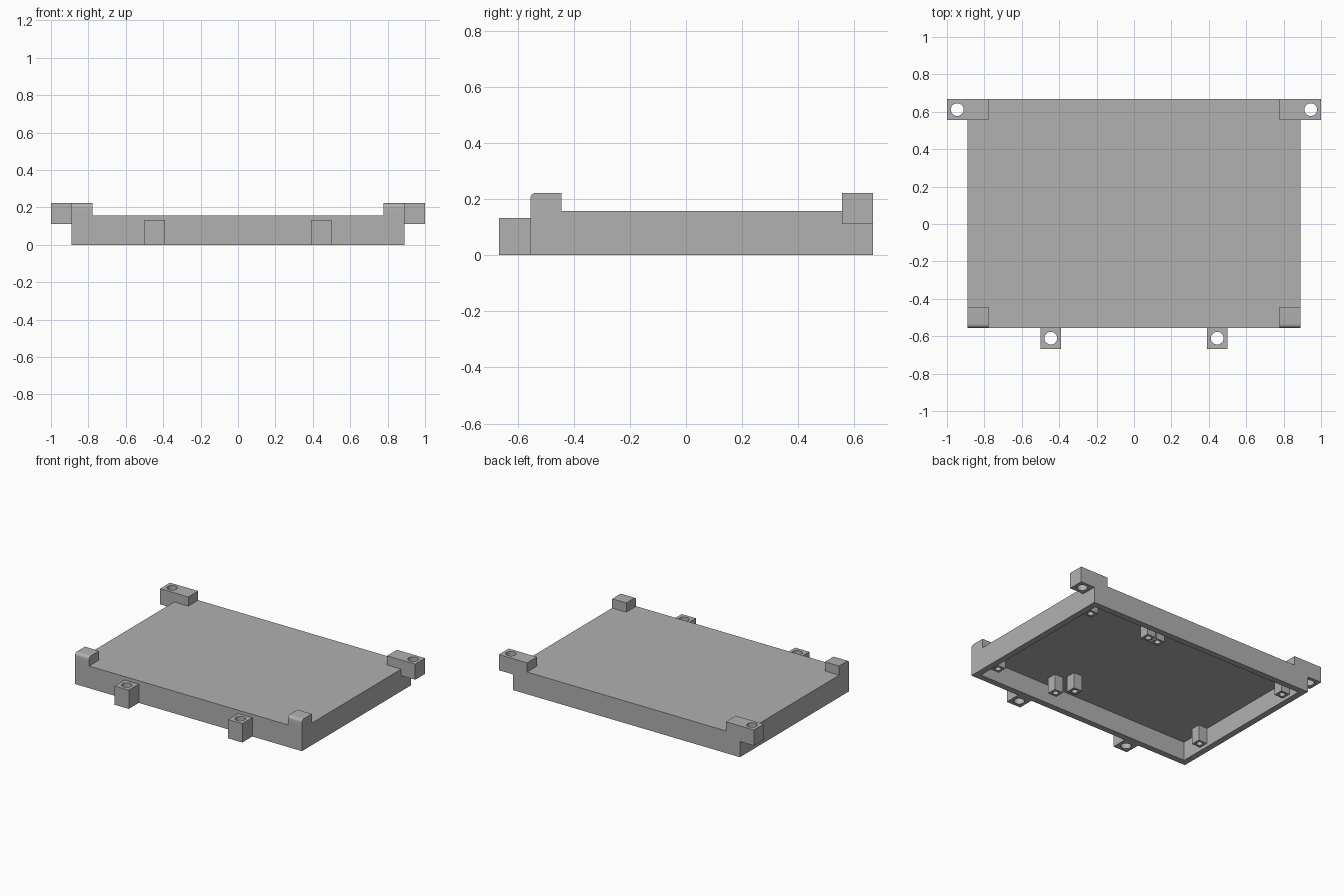
import bpy, bmesh
from mathutils import Vector, Matrix

old = bpy.data.objects.get("Cube")
if old:
    bpy.data.objects.remove(old, do_unlink=True)

grey = bpy.data.materials.new("plain grey")
grey.use_nodes = True
colour = (0.44, 0.44, 0.44, 1)
grey.diffuse_color = colour
grey.node_tree.nodes["Principled BSDF"].inputs["Base Color"].default_value = colour

# Main sizes
HALF_X, FRONT, BACK = 0.89, -0.555, 0.667
TOP, CEILING, WALL = 0.157, 0.133, 0.062
TALL, TAB = 0.222, 0.111


def finish(name, bm):
    bmesh.ops.recalc_face_normals(bm, faces=bm.faces)
    mesh = bpy.data.meshes.new(name)
    bm.to_mesh(mesh)
    bm.free()
    mesh.materials.append(grey)
    obj = bpy.data.objects.new(name, mesh)
    bpy.context.collection.objects.link(obj)
    return obj


def block_mesh(x, y, z):
    """Box between the given (low, high) pairs."""
    bm = bmesh.new()
    bmesh.ops.create_cube(bm, size=1)
    for v in bm.verts:
        v.co = Vector([sum(p) / 2 + c * abs(p[1] - p[0]) for p, c in zip((x, y, z), v.co)])
    return bm


def prism(name, outline, y0, y1):
    """Outline in x and z, extruded along y."""
    bm = bmesh.new()
    face = bm.faces.new([bm.verts.new((x, y0, z)) for x, z in outline])
    grown = bmesh.ops.extrude_face_region(bm, geom=[face])["geom"]
    moved = [g for g in grown if isinstance(g, bmesh.types.BMVert)]
    bmesh.ops.translate(bm, verts=moved, vec=(0, y1 - y0, 0))
    return finish(name, bm)


def drill(obj, x, y, z0, z1, radius):
    """Cut a vertical round hole and drop the cutter."""
    bm = bmesh.new()
    bmesh.ops.create_cone(bm, cap_ends=True, segments=32, radius1=radius, radius2=radius,
                          depth=z1 - z0, matrix=Matrix.Translation((x, y, (z0 + z1) / 2)))
    cutter = finish("hole_cutter", bm)
    cutter.hide_render = True
    mod = obj.modifiers.new("hole", 'BOOLEAN')
    mod.operation, mod.solver, mod.object = 'DIFFERENCE', 'EXACT', cutter
    bpy.context.view_layer.objects.active = obj
    bpy.ops.object.modifier_apply(modifier=mod.name)
    bpy.data.objects.remove(cutter, do_unlink=True)


def smooth(obj):
    bpy.ops.object.select_all(action='DESELECT')
    obj.select_set(True)
    bpy.context.view_layer.objects.active = obj
    bpy.ops.object.shade_smooth_by_angle()


# Tray: a shallow box hollowed from below
bm = block_mesh((-HALF_X, HALF_X), (FRONT, BACK), (0, TOP))
bottom = min(bm.faces, key=lambda f: f.calc_center_median().z)
bmesh.ops.inset_region(bm, faces=[bottom], thickness=WALL)
pushed = bmesh.ops.extrude_face_region(bm, geom=[bottom])["geom"]
bmesh.ops.translate(bm, verts=[g for g in pushed if isinstance(g, bmesh.types.BMVert)],
                    vec=(0, 0, CEILING))
if bottom.is_valid:
    bmesh.ops.delete(bm, geom=[bottom], context='FACES_ONLY')
finish("tray", bm)

for side, s in (("left", 1), ("right", -1)):
    # Back mounting ears, stepped over the tray corner
    inner, edge, outer = s * (HALF_X - TAB), s * HALF_X, s
    ear = prism("back_ear_" + side,
                [(inner, TOP), (edge, TOP), (edge, TAB), (outer, TAB), (outer, TALL), (inner, TALL)],
                BACK - TAB, BACK)
    drill(ear, s * 0.945, BACK - TAB / 2, 0, 0.4, 0.034)
    smooth(ear)

    # Front mounting tabs
    x = s * 0.445
    tab = finish("front_tab_" + side,
                 block_mesh((x - TAB / 2, x + TAB / 2), (-BACK, FRONT), (0, CEILING)))
    drill(tab, x, FRONT - TAB / 2, -0.1, 0.3, 0.034)
    smooth(tab)

    # Front corner stops with a rounded upper front edge
    bm = block_mesh((inner, edge), (FRONT, FRONT + TAB), (TOP, TALL))
    lip = [e for e in bm.edges if all(v.co.z > TALL - 0.01 and v.co.y < FRONT + 0.01 for v in e.verts)]
    bmesh.ops.bevel(bm, geom=lip, offset=0.02, segments=6, profile=0.5, affect='EDGES')
    smooth(finish("front_stop_" + side, bm))

# Two sets of four hollow standoffs under the ceiling
boards = {"narrow": ((0.31, 0.79), (-0.41, 0.51)), "wide": ((-0.81, 0.23), (-0.315, 0.505))}
HALF, LOW = 0.034, 0.022
for board, (xs, ys) in boards.items():
    for x, side in zip(xs, ("right", "left")):
        for y, end in zip(ys, ("front", "back")):
            post = finish(f"{board}_standoff_{end}_{side}",
                          block_mesh((x - HALF, x + HALF), (y - HALF, y + HALF), (LOW, CEILING)))
            drill(post, x, y, -0.05, CEILING - 0.01, 0.02)
            smooth(post)
